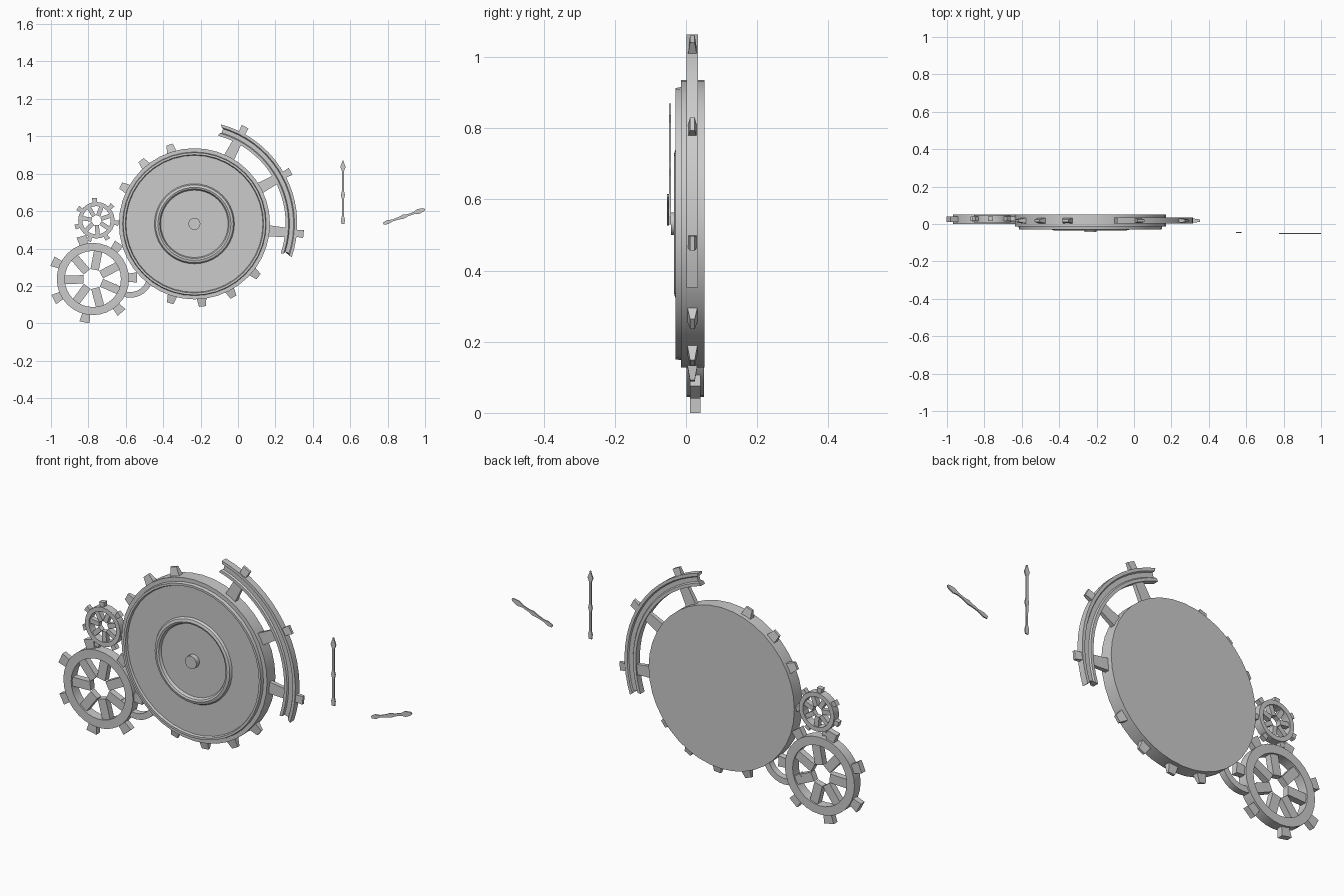
import bpy, bmesh
from math import cos, sin, radians, tau, atan2, hypot

if "Cube" in bpy.data.objects:
    bpy.data.objects.remove(bpy.data.objects["Cube"])


def finish(name, bm, smooth=False):
    bmesh.ops.remove_doubles(bm, verts=bm.verts, dist=1e-5)
    bmesh.ops.recalc_face_normals(bm, faces=bm.faces)
    me = bpy.data.meshes.new(name)
    bm.to_mesh(me)
    bm.free()
    ob = bpy.data.objects.new(name, me)
    bpy.context.collection.objects.link(ob)
    if smooth:
        bpy.ops.object.select_all(action='DESELECT')
        ob.select_set(True)
        bpy.context.view_layer.objects.active = ob
        bpy.ops.object.shade_smooth_by_angle(angle=radians(30))
    return ob


def polar(c, r, a, t, y):
    """Point at radius r, angle a, sideways offset t, depth y, about centre c (x, z)."""
    return (c[0] + r * cos(a) - t * sin(a), y, c[1] + r * sin(a) + t * cos(a))


def sweep(name, c, profile, n, a0=0, a1=360, bow=None, smooth=True):
    """Turn a closed (radius, y) profile about the y axis; bow pulls in open ends."""
    bm = bmesh.new()
    full = a1 - a0 == 360
    rows = []
    for i in range(n if full else n + 1):
        row = []
        for k, (r, y) in enumerate(profile):
            b = bow[k] if bow else 0
            a = radians(a0 + b + (a1 - a0 - 2 * b) * i / n)
            row.append(bm.verts.new(polar(c, r, a, 0, y)))
        rows.append(row)
    m = len(profile)
    for i in range(n):
        p, q = rows[i], rows[(i + 1) % len(rows)]
        for k in range(m):
            j = (k + 1) % m
            if profile[k][0] or profile[j][0]:
                bm.faces.new((p[k], p[j], q[j], q[k]))
    if not full:
        bm.faces.new(rows[0])
        bm.faces.new(rows[-1])
    return finish(name, bm, smooth)


def blocks(name, c, angles, r0, r1, w0, w1, y, d0, d1):
    """Tapered radial blocks: width w and depth d at the inner and outer radius."""
    bm = bmesh.new()
    for deg in angles:
        a = radians(deg)
        ends = []
        for r, w, d in ((r0, w0, d0), (r1, w1, d1)):
            ends.append([bm.verts.new(polar(c, r, a, s * w / 2, y + u * d / 2))
                         for s, u in ((-1, -1), (1, -1), (1, 1), (-1, 1))])
        p, q = ends
        bm.faces.new(p)
        bm.faces.new(q)
        for k in range(4):
            j = (k + 1) % 4
            bm.faces.new((p[k], p[j], q[j], q[k]))
    return finish(name, bm)


def hand(name, start, end, y0, y1, outline):
    """Flat pointer with a mirrored (fraction along, half width) outline."""
    bm = bmesh.new()
    a = atan2(end[1] - start[1], end[0] - start[0])
    length = hypot(end[0] - start[0], end[1] - start[1])
    rows = [[bm.verts.new(polar(start, f * length, a, s * w, y))
             for s, y in ((-1, y0), (1, y0), (1, y1), (-1, y1))] for f, w in outline]
    bm.faces.new(rows[0])
    bm.faces.new(rows[-1])
    for p, q in zip(rows, rows[1:]):
        for k in range(4):
            j = (k + 1) % 4
            bm.faces.new((p[k], p[j], q[j], q[k]))
    return finish(name, bm)


def spoked_gear(name, c, s, first, y0, y1, n):
    """Seven-toothed gear whose open spokes sit between the teeth; s scales the radius."""
    mid, d = (y0 + y1) / 2, y1 - y0
    step = 360 / 7
    sweep(name + "_rim", c, [(.15 * s, y0), (.193 * s, y0), (.193 * s, y1), (.15 * s, y1)], n)
    blocks(name + "_teeth", c, [first + step * i for i in range(7)],
           .185 * s, .236 * s, .042 * s, .055 * s, mid, d * .6, d * .6)
    blocks(name + "_spokes", c, [first + step * (i + .5) for i in range(7)],
           .05 * s, .157 * s, .045 * s, .045 * s, mid, d * .65, d * .65)


# Main dial with raised outer rim and inner ring
C = (-.233, .532)
sweep("dial", C, [(0, .052), (.404, .052), (.404, -.014), (.384, -.014), (.381, -.03),
                  (.37, -.03), (.366, -.019), (.214, -.019), (.208, -.03), (.195, -.034),
                  (.186, -.03), (.18, -.017), (0, -.017)], 40)
sweep("dial_hub", C, [(0, -.01), (.032, -.01), (.032, -.042), (0, -.042)], 16)
blocks("dial_teeth", C, [107.5, 130, 152.5, -39.5, -62, -84.5, -107],
       .392, .444, .055, .036, .018, .032, .013)

# Partial outer gear arc with grooved faces, spokes and teeth
arc_angles = [62.4, 28.6, -5.4]
sweep("gear_arc", C, [(.488, .0015), (.503, .0015), (.508, .009), (.530, .009), (.535, .0015),
                      (.55, .0015), (.55, .034), (.535, .034), (.530, .027), (.508, .027),
                      (.503, .034), (.488, .034)],
      18, -19, 75, bow=[0, .7, 1.7, 1.7, .7, 0, 0, .7, 1.7, 1.7, .7, 0])
blocks("arc_spokes", C, arc_angles, .395, .495, .06, .05, .018, .022, .018)
blocks("arc_teeth", C, arc_angles, .54, .586, .034, .042, .018, .026, .013)

# Side gears
spoked_gear("large_gear", (-.776, .237), 1, 2, .001, .05, 32)
spoked_gear("small_gear", (-.757, .551), .505, 95, .008, .048, 24)

# Plain ring tucked behind the dial
sweep("hidden_ring", (-.575, .257), [(.09, .01), (.12, .01), (.12, .042), (.09, .042)],
      14, -150, 20)

# Loose hands
shape = [(0, .008), (.07, .011), (.13, .005), (.40, .006), (.46, .011), (.52, .006),
         (.84, .006), (.90, .0145), (.98, .004), (1, .003)]
hand("long_hand", (.561, .53), (.561, .87), -.048, -.042, shape)
short = [(0, .006), (.10, .011), (.22, .005), (.38, .007), (.48, .011), (.58, .006),
         (.74, .006), (.84, .0135), (.96, .009), (1, .004)]
hand("short_hand", (.777, .533), (.999, .610), -.054, -.048, short)
